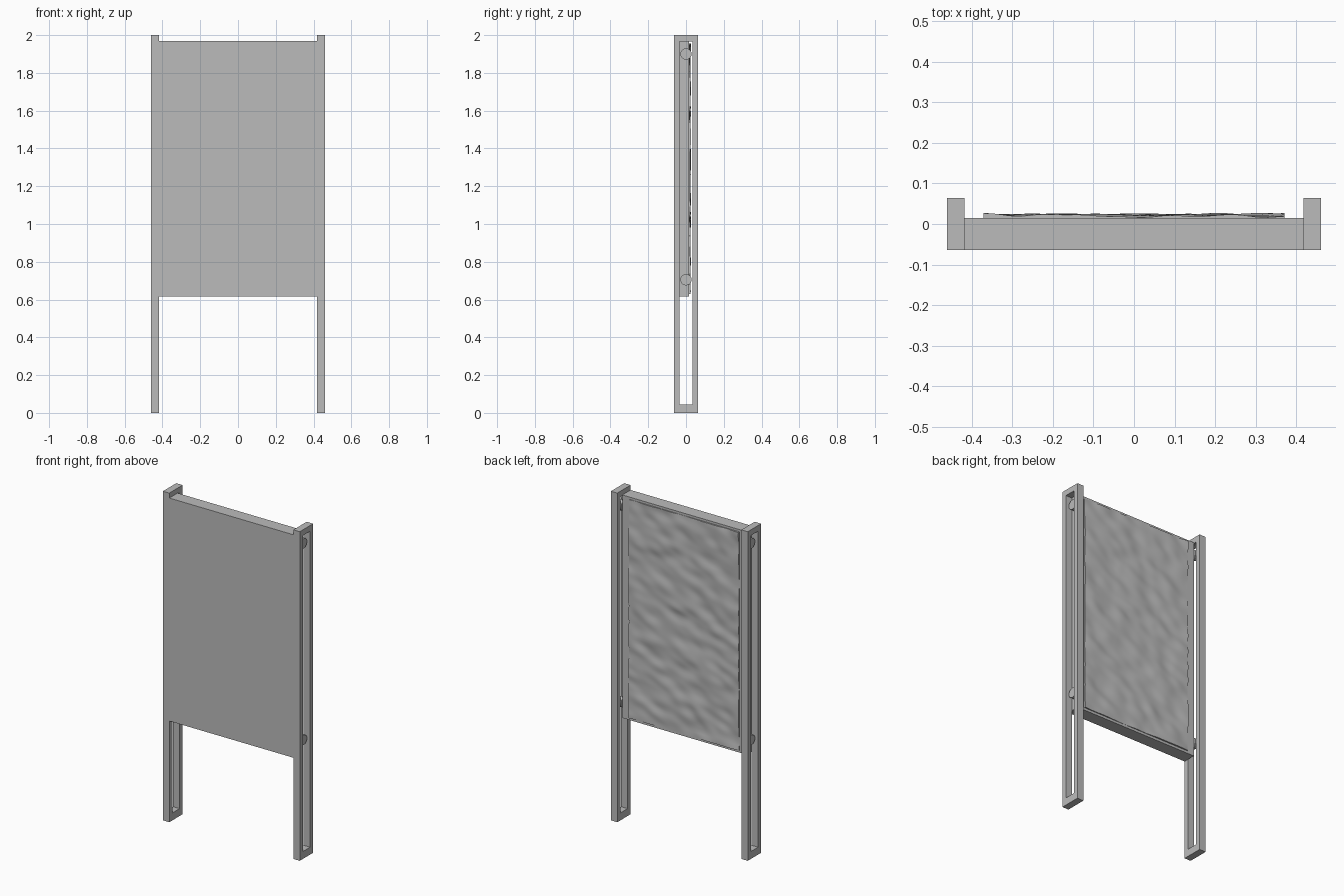
import bpy, bmesh, math
from mathutils import Vector, Matrix, noise

cube = bpy.data.objects.get("Cube")
if cube:
    bpy.data.objects.remove(cube, do_unlink=True)

grey = bpy.data.materials.new("plain_grey")
grey.use_nodes = True
grey.diffuse_color = (0.5, 0.5, 0.5, 1)
grey.node_tree.nodes["Principled BSDF"].inputs["Base Color"].default_value = grey.diffuse_color


def finish(name, bm):
    bmesh.ops.recalc_face_normals(bm, faces=bm.faces)
    mesh = bpy.data.meshes.new(name)
    bm.to_mesh(mesh)
    bm.free()
    mesh.materials.append(grey)
    obj = bpy.data.objects.new(name, mesh)
    bpy.context.collection.objects.link(obj)
    return obj


def smooth(obj, angle):
    bpy.ops.object.select_all(action="DESELECT")
    obj.select_set(True)
    bpy.context.view_layer.objects.active = obj
    bpy.ops.object.shade_smooth_by_angle(angle=math.radians(angle))


def box(name, low, high):
    bm = bmesh.new()
    low, high = Vector(low), Vector(high)
    size = high - low
    bmesh.ops.create_cube(bm, size=1, matrix=Matrix.Translation((low + high) / 2) @ Matrix.Diagonal(size).to_4x4())
    return finish(name, bm)


def slotted_post(name, inner, outer):
    """Tall rectangular frame with a slot right through it."""
    def ring(y, z0, z1):
        return [bm.verts.new((inner, a, b)) for a, b in ((-y, z0), (y, z0), (y, z1), (-y, z1))]
    bm = bmesh.new()
    rim, slot = ring(0.064, 0, 2), ring(0.035, 0.045, 1.965)
    for i in range(4):
        j = (i + 1) % 4
        bm.faces.new((rim[i], rim[j], slot[j], slot[i]))
    grown = bmesh.ops.extrude_face_region(bm, geom=bm.faces[:], use_keep_orig=True)["geom"]
    moved = [v for v in grown if isinstance(v, bmesh.types.BMVert)]
    bmesh.ops.translate(bm, verts=moved, vec=(outer - inner, 0, 0))
    return finish(name, bm)


def bolt(name, x, z):
    """Round bolt head with its axis across the post."""
    bm = bmesh.new()
    place = Matrix.Translation((x, 0, z)) @ Matrix.Rotation(math.pi / 2, 4, "Y")
    bmesh.ops.create_cone(bm, cap_ends=True, segments=24, radius1=0.03, radius2=0.03, depth=0.025, matrix=place)
    smooth(finish(name, bm), 40)


# Posts and the bolts inside their slots
for side, s in (("left", 1), ("right", -1)):
    slotted_post(side + "_post", s * 0.417, s * 0.46)
    for level, z in (("lower", 0.705), ("upper", 1.9)):
        bolt(f"{side}_{level}_bolt", s * 0.43, z)

# Thick board held between the posts
box("board", (-0.417, -0.064, 0.615), (0.417, 0.015, 1.97))

# Rippled sheet on the back of the board
bm = bmesh.new()
place = Matrix.Translation((0, 0.021, 1.293)) @ Matrix.Rotation(math.pi / 2, 4, "X") @ Matrix.Diagonal((0.37, 0.663, 1, 1))
bmesh.ops.create_grid(bm, x_segments=50, y_segments=90, size=1, matrix=place)
for v in bm.verts:
    across, along = v.co.x + 0.35 * v.co.z, v.co.z - 0.35 * v.co.x
    ripple = noise.noise(Vector((across * 9, along * 16, 2.5)))
    v.co.y += max(-0.005, min(0.007, 0.008 * ripple))
rim = [e for e in bm.edges if e.is_boundary]
skirt = bmesh.ops.extrude_edge_only(bm, edges=rim)["geom"]
for v in skirt:
    if isinstance(v, bmesh.types.BMVert):
        v.co.y = 0.014
smooth(finish("rippled_sheet", bm), 40)
